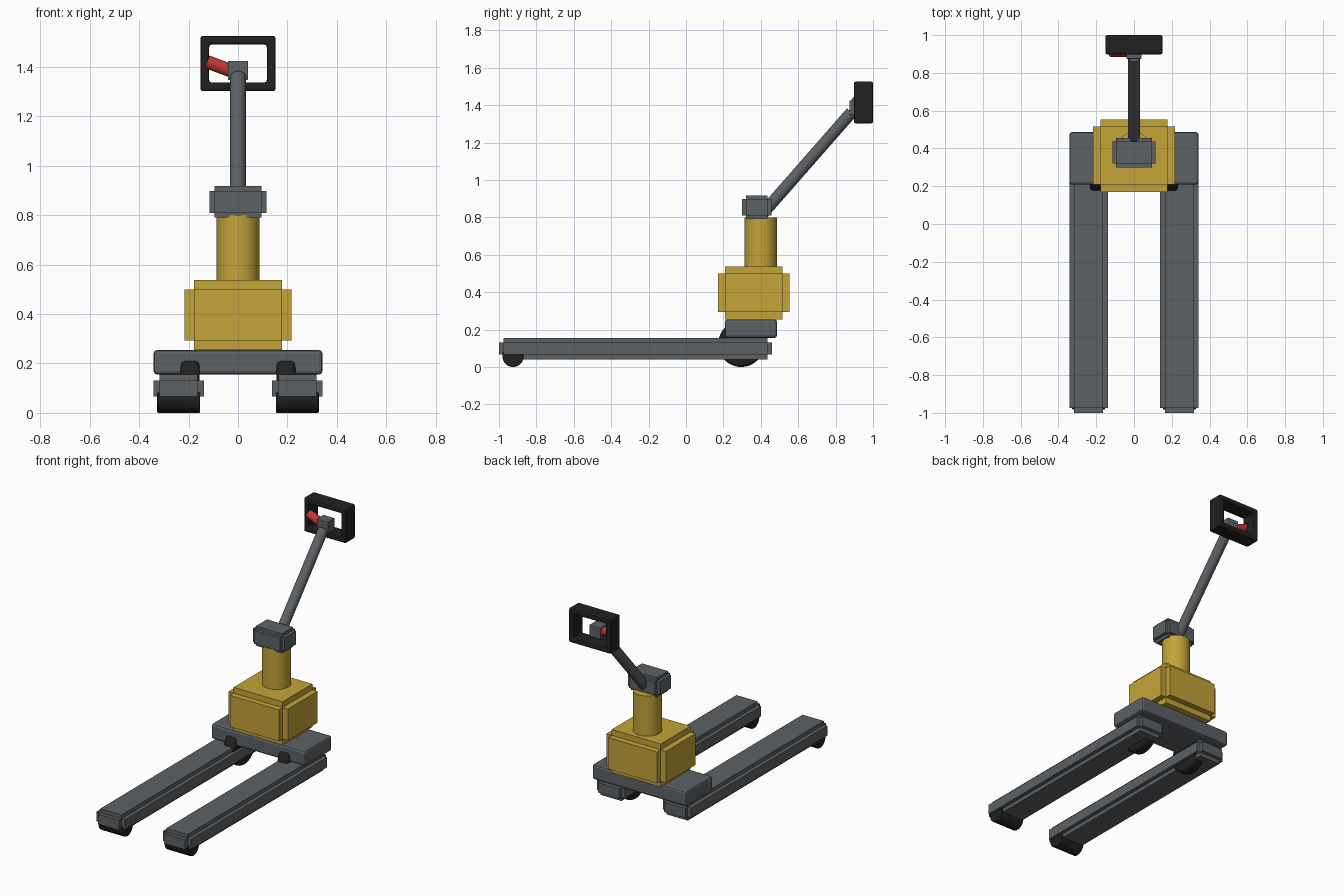
import bpy, bmesh, math
from mathutils import Vector, Matrix

cube = bpy.data.objects.get("Cube")
if cube:
    bpy.data.objects.remove(cube, do_unlink=True)


def material(name, rgb):
    m = bpy.data.materials.new(name)
    m.use_nodes = True
    m.diffuse_color = (*rgb, 1)
    m.node_tree.nodes["Principled BSDF"].inputs["Base Color"].default_value = (*rgb, 1)
    return m


YELLOW = material("yellow paint", (0.55, 0.37, 0.04))
GREY = material("steel grey", (0.11, 0.12, 0.13))
BLACK = material("black rubber", (0.015, 0.015, 0.015))
RED = material("red lever", (0.55, 0.04, 0.032))


def finish(name, bm, mat, bevel=0, smooth=False):
    bmesh.ops.recalc_face_normals(bm, faces=bm.faces)
    mesh = bpy.data.meshes.new(name)
    bm.to_mesh(mesh)
    bm.free()
    mesh.materials.append(mat)
    obj = bpy.data.objects.new(name, mesh)
    bpy.context.collection.objects.link(obj)
    if bevel:
        mod = obj.modifiers.new("bevel", "BEVEL")
        mod.width = bevel
        mod.segments = 2
        mod.limit_method = "ANGLE"
        mod.angle_limit = math.radians(40)
    if smooth:
        bpy.ops.object.select_all(action="DESELECT")
        obj.select_set(True)
        bpy.context.view_layer.objects.active = obj
        bpy.ops.object.shade_smooth_by_angle(angle=math.radians(35))
    return obj


def box_mesh(low, high):
    low, high = Vector(low), Vector(high)
    bm = bmesh.new()
    bmesh.ops.create_cube(bm, size=1, matrix=Matrix.Translation((low + high) / 2)
                          @ Matrix.Diagonal((*(high - low), 1)))
    return bm


def box(name, low, high, mat, bevel=0):
    return finish(name, box_mesh(low, high), mat, bevel)


def notched_box(name, low, high, step, mat):
    """Core block with each face raised, leaving square notches along the edges."""
    inset = Vector((step, step, step))
    bm = box_mesh(Vector(low) + inset, Vector(high) - inset)
    for face in list(bm.faces):
        normal = face.normal.copy()
        raised = bmesh.ops.extrude_discrete_faces(bm, faces=[face])["faces"][0]
        bmesh.ops.translate(bm, verts=raised.verts, vec=normal * step)
    return finish(name, bm, mat)


def rod(name, start, end, radius, mat, bevel=0):
    start, end = Vector(start), Vector(end)
    axis = end - start
    bm = bmesh.new()
    turn = axis.to_track_quat("Z", "Y").to_matrix().to_4x4()
    bmesh.ops.create_cone(bm, cap_ends=True, segments=40, radius1=radius, radius2=radius,
                          depth=axis.length,
                          matrix=Matrix.Translation((start + end) / 2) @ turn)
    return finish(name, bm, mat, bevel, smooth=True)


# Forks and wheels on both sides
for side, s in (("left", 1), ("right", -1)):
    x = 0.24 * s
    notched_box(side + "_fork", (x - 0.102, -1, 0.041), (x + 0.102, 0.46, 0.156), 0.025, GREY)
    rod(side + "_load_roller", (x - 0.087, -0.925, 0.057), (x + 0.087, -0.925, 0.057),
        0.057, BLACK, 0.004)
    rod(side + "_steer_wheel", (0.155 * s, 0.295, 0.123), (0.232 * s, 0.295, 0.123),
        0.123, BLACK, 0.015)

# Chassis, pump housing and mast
box("chassis", (-0.342, 0.208, 0.155), (0.342, 0.487, 0.255), GREY, 0.015)
notched_box("pump_housing", (-0.216, 0.17, 0.255), (0.216, 0.554, 0.537), 0.038, YELLOW)
rod("mast", (0, 0.4, 0.52), (0, 0.4, 0.8), 0.087, YELLOW)
notched_box("mast_head", (-0.115, 0.3, 0.79), (0.115, 0.456, 0.918), 0.02, GREY)

# Tiller arm with its grip frame
rod("tiller_arm", (0, 0.408, 0.818), (0, 0.885, 1.362), 0.032, GREY)
box("tiller_block", (-0.041, 0.874, 1.347), (0.041, 0.945, 1.425), GREY, 0.005)
rod("release_lever", (0, 0.911, 1.374), (-0.125, 0.911, 1.421), 0.027, RED)

bm = box_mesh((-0.152, 0.898, 1.302), (0.152, 1, 1.526))
ends = [f for f in bm.faces if abs(f.normal.y) > 0.9]
bmesh.ops.inset_individual(bm, faces=ends, thickness=0.05)
loops = [e for f in ends for e in f.edges]
bmesh.ops.delete(bm, geom=ends, context="FACES_ONLY")
bmesh.ops.bridge_loops(bm, edges=loops)
finish("grip_frame", bm, BLACK, 0.01)
